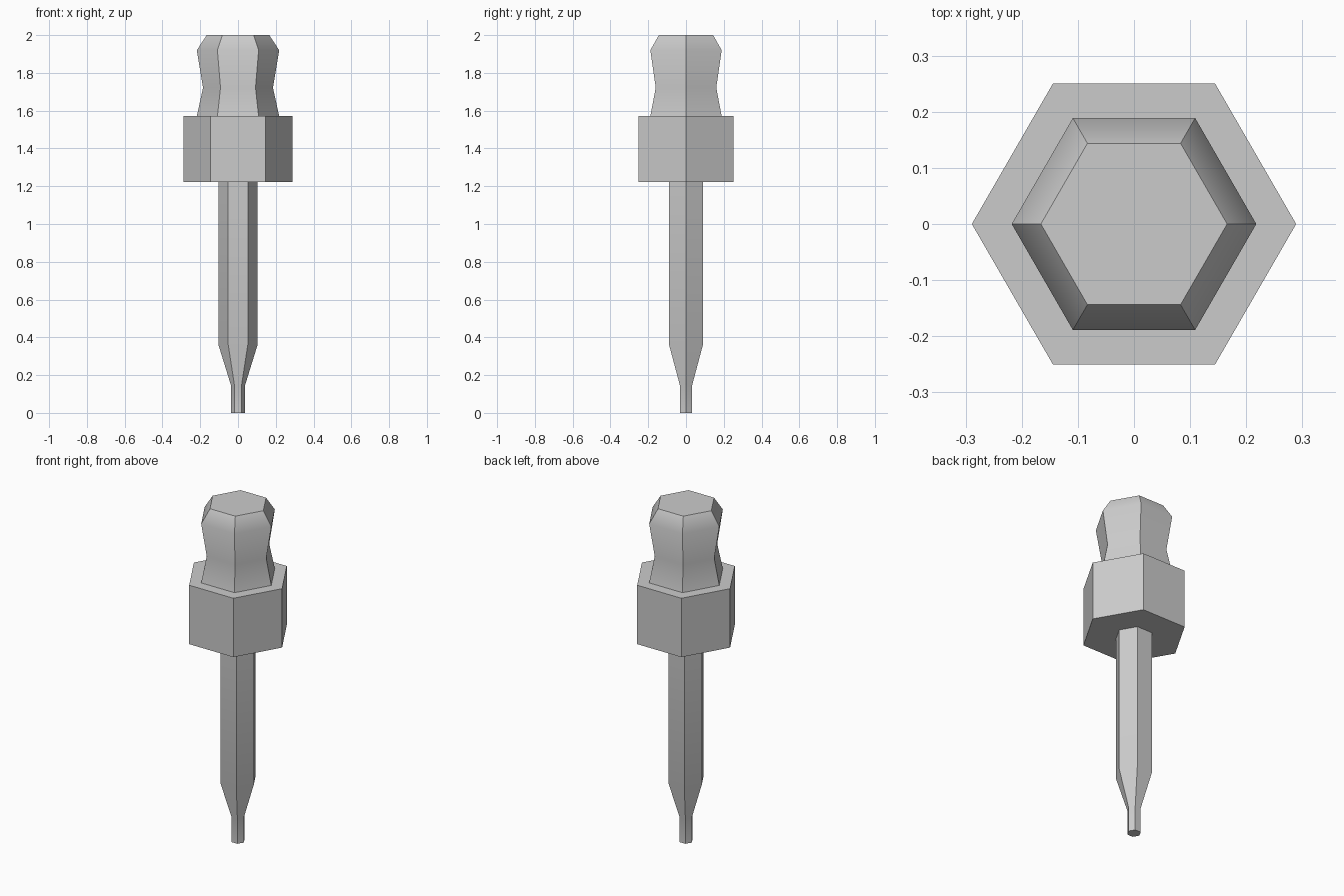
import bpy, bmesh
from math import cos, sin, pi, radians

if "Cube" in bpy.data.objects:
    bpy.data.objects.remove(bpy.data.objects["Cube"])

SIDES = 6


def hex_part(name, profile):
    """Capped six-sided solid from (radius, z) rings, bottom to top."""
    bm = bmesh.new()
    rings = [[bm.verts.new((r * cos(2 * pi * i / SIDES), r * sin(2 * pi * i / SIDES), z))
              for i in range(SIDES)] for r, z in profile]
    for low, high in zip(rings, rings[1:]):
        for i in range(SIDES):
            j = (i + 1) % SIDES
            bm.faces.new((low[i], low[j], high[j], high[i]))
    bm.faces.new(rings[0][::-1])
    bm.faces.new(rings[-1])
    mesh = bpy.data.meshes.new(name)
    bm.to_mesh(mesh)
    bm.free()
    obj = bpy.data.objects.new(name, mesh)
    bpy.context.collection.objects.link(obj)
    # Soft along the profile, crisp at the six corners
    bpy.ops.object.select_all(action='DESELECT')
    obj.select_set(True)
    bpy.context.view_layer.objects.active = obj
    bpy.ops.object.shade_smooth_by_angle(angle=radians(45))
    return obj


# Shaft tapering to a narrow tip
hex_part("shaft", [(0.038, 0), (0.038, 0.148), (0.104, 0.362), (0.104, 1.222)])
# Wide collar
hex_part("collar", [(0.289, 1.222), (0.289, 1.571)])
# Waisted grip with a chamfered top
hex_part("grip", [(0.218, 1.571), (0.185, 1.722), (0.218, 1.92), (0.166, 2.0)])
